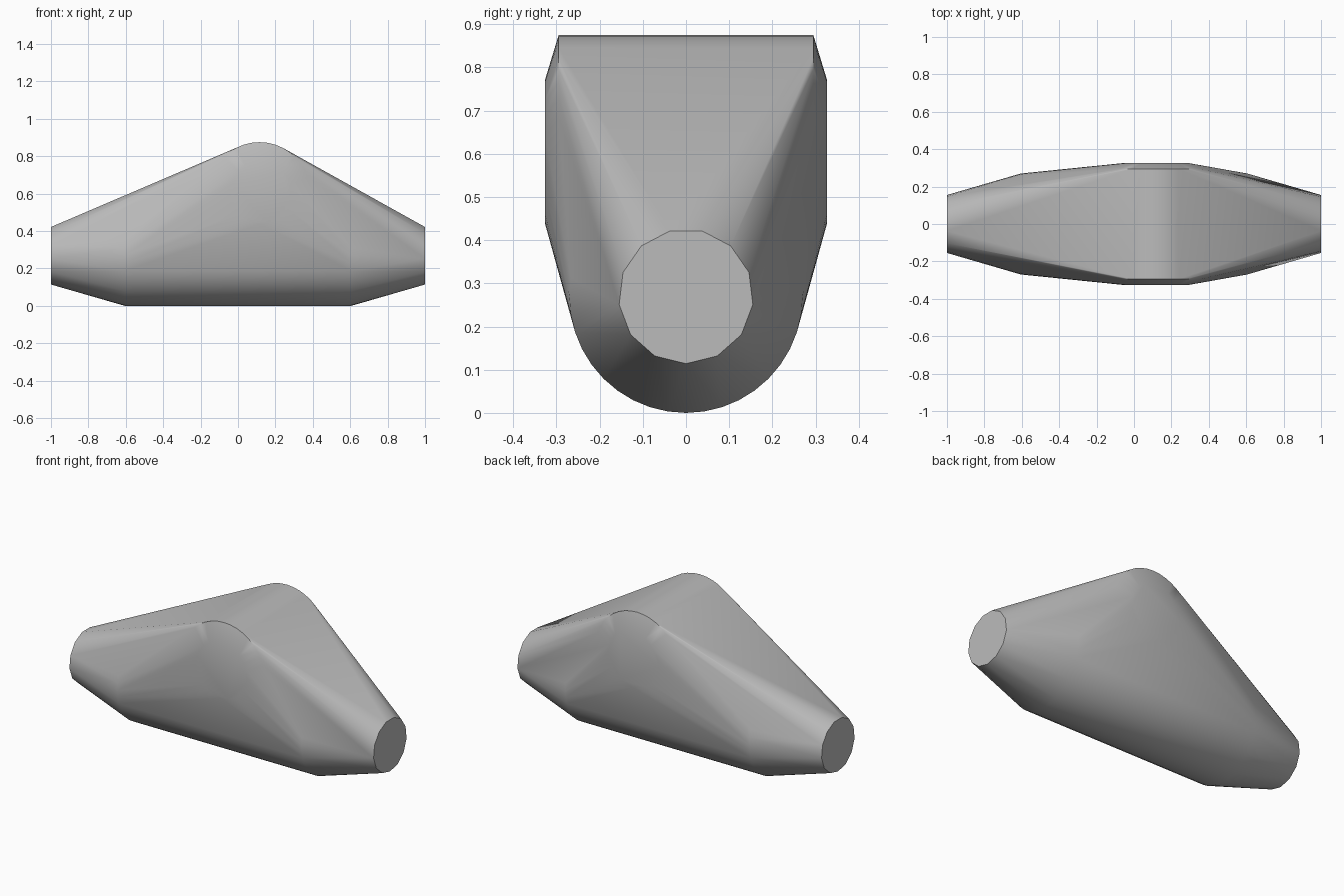
import bpy, bmesh
from math import sin, cos, pi

default = bpy.data.objects.get("Cube")
if default:
    bpy.data.objects.remove(default, do_unlink=True)

grey = bpy.data.materials.new("plain grey")
grey.use_nodes = True
colour = (0.5, 0.5, 0.5, 1)
grey.diffuse_color = colour
grey.node_tree.nodes["Principled BSDF"].inputs["Base Color"].default_value = colour

bm = bmesh.new()


def ring(axis, at, a, z, radius, count, turn=0.0):
    """Circle of points around the x or y axis; a is the other flat coordinate."""
    for i in range(count):
        t = 2 * pi * i / count + turn
        u, w = a + radius * sin(t), z + radius * cos(t)
        bm.verts.new((at, u, w) if axis == "x" else (u, at, w))


for side in (-1, 1):
    # Small flat ends and the rounded lower barrel
    ring("x", side, 0, 0.27, 0.156, 13, pi / 13)
    ring("x", side * 0.605, 0, 0.27, 0.27, 40)
    # Crosswise upper barrel with chamfered rims
    ring("y", side * 0.295, 0.115, 0.605, 0.27, 40)
    ring("y", side * 0.327, 0.12, 0.605, 0.165, 24)

# Stretch one skin over all the rings
hull = bmesh.ops.convex_hull(bm, input=bm.verts[:])
loose = {v for v in hull["geom_interior"] + hull["geom_unused"]
         if isinstance(v, bmesh.types.BMVert)}
bmesh.ops.delete(bm, geom=list(loose), context="VERTS")
bmesh.ops.dissolve_limit(bm, angle_limit=0.01, verts=bm.verts[:], edges=bm.edges[:])
bmesh.ops.recalc_face_normals(bm, faces=bm.faces[:])

mesh = bpy.data.meshes.new("body")
bm.to_mesh(mesh)
bm.free()
mesh.materials.append(grey)
body = bpy.data.objects.new("body", mesh)
bpy.context.collection.objects.link(body)

bpy.ops.object.select_all(action="DESELECT")
body.select_set(True)
bpy.context.view_layer.objects.active = body
bpy.ops.object.shade_smooth_by_angle(angle=pi / 6)
